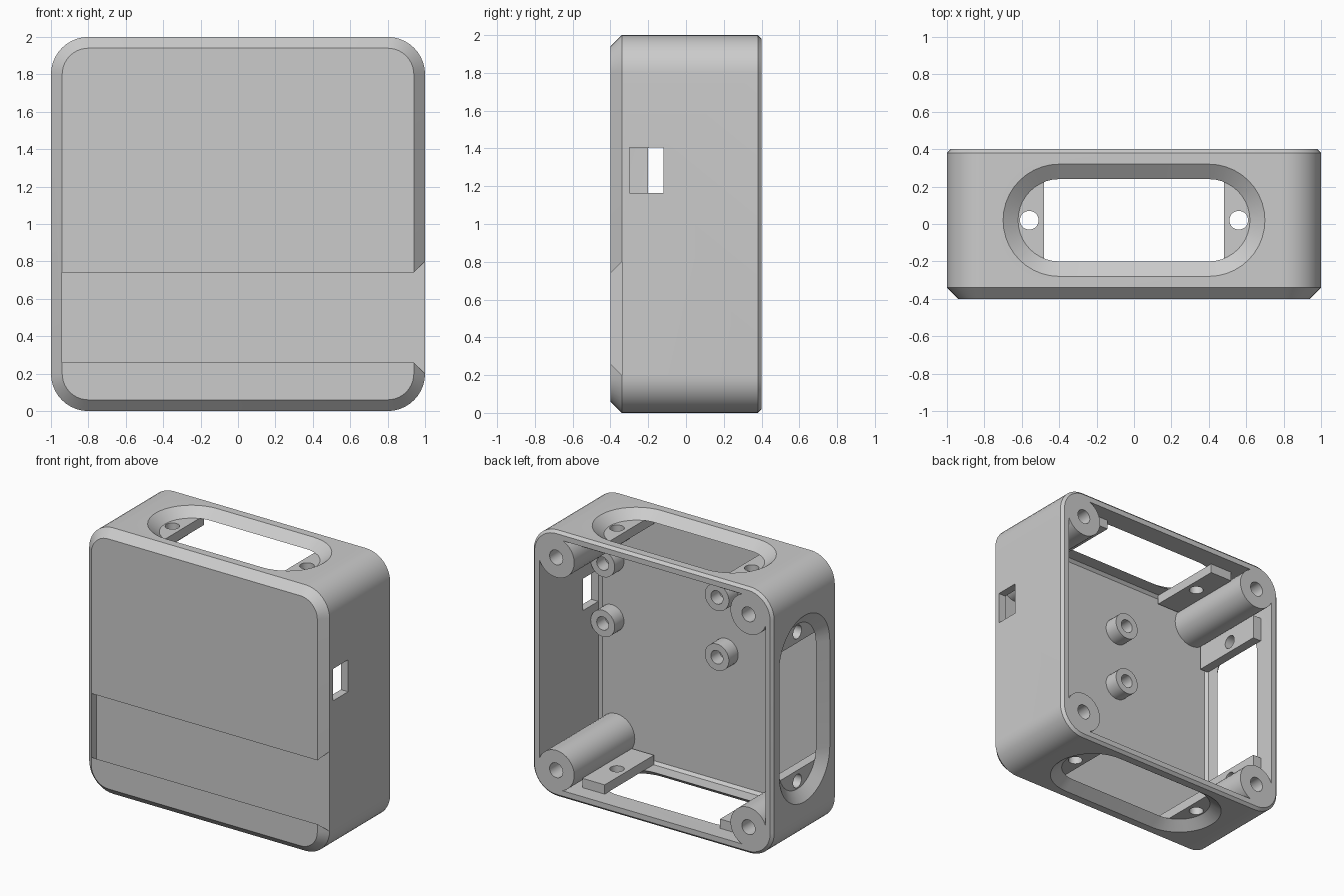
import bpy, bmesh, math
from mathutils import Matrix, Vector

if "Cube" in bpy.data.objects:
    bpy.data.objects.remove(bpy.data.objects["Cube"])

grey = bpy.data.materials.new("plain_grey")
grey.use_nodes = True
COLOUR = (0.6, 0.6, 0.6, 1)
grey.diffuse_color = COLOUR
grey.node_tree.nodes["Principled BSDF"].inputs["Base Color"].default_value = COLOUR

# Frames: local (u, v, depth) to world
CENTRE = Matrix.Translation((0, 0, 1))
FRONT = CENTRE @ Matrix(((1, 0, 0, 0), (0, 0, 1, 0), (0, 1, 0, 0), (0, 0, 0, 1)))
ALONG_X = Matrix(((0, 0, 1, 0), (1, 0, 0, 0), (0, 1, 0, 0), (0, 0, 0, 1)))


def rounded(hw, hh, r, cx=0, cy=0, seg=10):
    """Outline of a rounded rectangle; equal values give a circle."""
    pts = []
    for k, (sx, sy) in enumerate(((1, 1), (-1, 1), (-1, -1), (1, -1))):
        for i in range(seg + 1):
            a = math.pi / 2 * (k + i / seg)
            p = Vector((cx + sx * (hw - r) + r * math.cos(a),
                        cy + sy * (hh - r) + r * math.sin(a)))
            if not pts or (p - pts[-1]).length > 1e-5:
                pts.append(p)
    if (pts[0] - pts[-1]).length < 1e-5:
        pts.pop()
    return pts


def circle(r, cx, cy):
    return rounded(r, r, r, cx, cy, 8)


def rect(u0, u1, v0, v1):
    return [(u0, v0), (u1, v0), (u1, v1), (u0, v1)]


def loft(name, rings, frame):
    """Skin a list of (outline, depth) rings and cap both ends."""
    bm = bmesh.new()
    loops = [[bm.verts.new(frame @ Vector((p[0], p[1], d))) for p in pts]
             for pts, d in rings]
    for a, b in zip(loops, loops[1:]):
        for i in range(len(a)):
            j = (i + 1) % len(a)
            bm.faces.new((a[i], a[j], b[j], b[i]))
    bm.faces.new(loops[0])
    bm.faces.new(loops[-1])
    bmesh.ops.recalc_face_normals(bm, faces=bm.faces)
    mesh = bpy.data.meshes.new(name)
    bm.to_mesh(mesh)
    bm.free()
    mesh.materials.append(grey)
    obj = bpy.data.objects.new(name, mesh)
    bpy.context.scene.collection.objects.link(obj)
    return obj


def cut(obj, cutters):
    """Subtract the cutters, bake the result and drop the cutters."""
    for c in cutters:
        c.hide_render = True
        mod = obj.modifiers.new("cut", "BOOLEAN")
        mod.operation, mod.solver, mod.object = "DIFFERENCE", "EXACT", c
    bpy.context.view_layer.update()
    graph = bpy.context.evaluated_depsgraph_get()
    obj.data = bpy.data.meshes.new_from_object(obj.evaluated_get(graph))
    obj.modifiers.clear()
    for c in cutters:
        bpy.data.objects.remove(c)


def tube(name, x, z, r, hole, base, top, floor):
    """Post with a blind screw hole, facing the back."""
    return loft(name, [(circle(r, x, z), base), (circle(r, x, z), top),
                       (circle(hole, x, z), top), (circle(hole, x, z), floor)], FRONT)


parts = []

# Shell: bevelled rounded box, open at the back
shell = loft("shell", [(rounded(0.94, 0.94, 0.14), -0.4), (rounded(1, 1, 0.2), -0.34),
                       (rounded(1, 1, 0.2), 0.38), (rounded(0.98, 0.98, 0.18), 0.4)], FRONT)
cutters = [loft("cavity", [(rounded(0.92, 0.92, 0.12), -0.32),
                           (rounded(0.94, 0.94, 0.14), -0.3),
                           (rounded(0.94, 0.94, 0.14), 0.5)], FRONT)]

# Dovetail slot across the front, open at the left side
slot = [(-0.34, 0.2), (-0.34, 0.8), (-0.42, 0.72), (-0.42, 0.28)]
cutters.append(loft("slot", [(slot, -0.94), (slot, 1.1)], ALONG_X))

# Plug notch in the left wall
notch = rect(-0.3, -0.12, 1.165, 1.405)
cutters.append(loft("notch", [(notch, 0.9), (notch, 1.1)], ALONG_X))

# Countersunk openings with pairs of screw tabs
for side, angle in (("top", 0), ("right", -90), ("bottom", 180)):
    wall = CENTRE @ Matrix.Rotation(math.radians(angle), 4, "Y")
    cutters.append(loft("opening", [(rounded(0.62, 0.22, 0.22, 0, 0.02), 0.88),
                                    (rounded(0.62, 0.22, 0.22, 0, 0.02), 0.94),
                                    (rounded(0.74, 0.34, 0.34, 0, 0.02), 1.03)], wall))
    for s in (-1, 1):
        plate = rect(s * 0.48, s * 0.665, -0.305, 0.28)
        tab = loft(f"{side}_tab", [(plate, 0.87), (plate, 0.94)], wall)
        hole = circle(0.05, s * 0.56, 0.02)
        cut(tab, [loft("tab_hole", [(hole, 0.8), (hole, 1.0)], wall)])
        parts.append(tab)

cut(shell, cutters)
parts.append(shell)

# Corner screw posts
for x in (-0.8, 0.8):
    for z in (-0.8, 0.8):
        parts.append(tube("corner_post", x, z, 0.15, 0.055, -0.325, 0.4, -0.2))

# Board standoffs on the inner face
for x in (-0.11, 0.84):
    for z in (0.06, 0.51):
        parts.append(tube("standoff", x, z, 0.1, 0.05, -0.325, -0.21, -0.31))

# Smooth the curved walls, keep edges sharp
bpy.ops.object.select_all(action="DESELECT")
for obj in parts:
    obj.select_set(True)
bpy.context.view_layer.objects.active = shell
bpy.ops.object.shade_smooth_by_angle(angle=math.radians(30))
